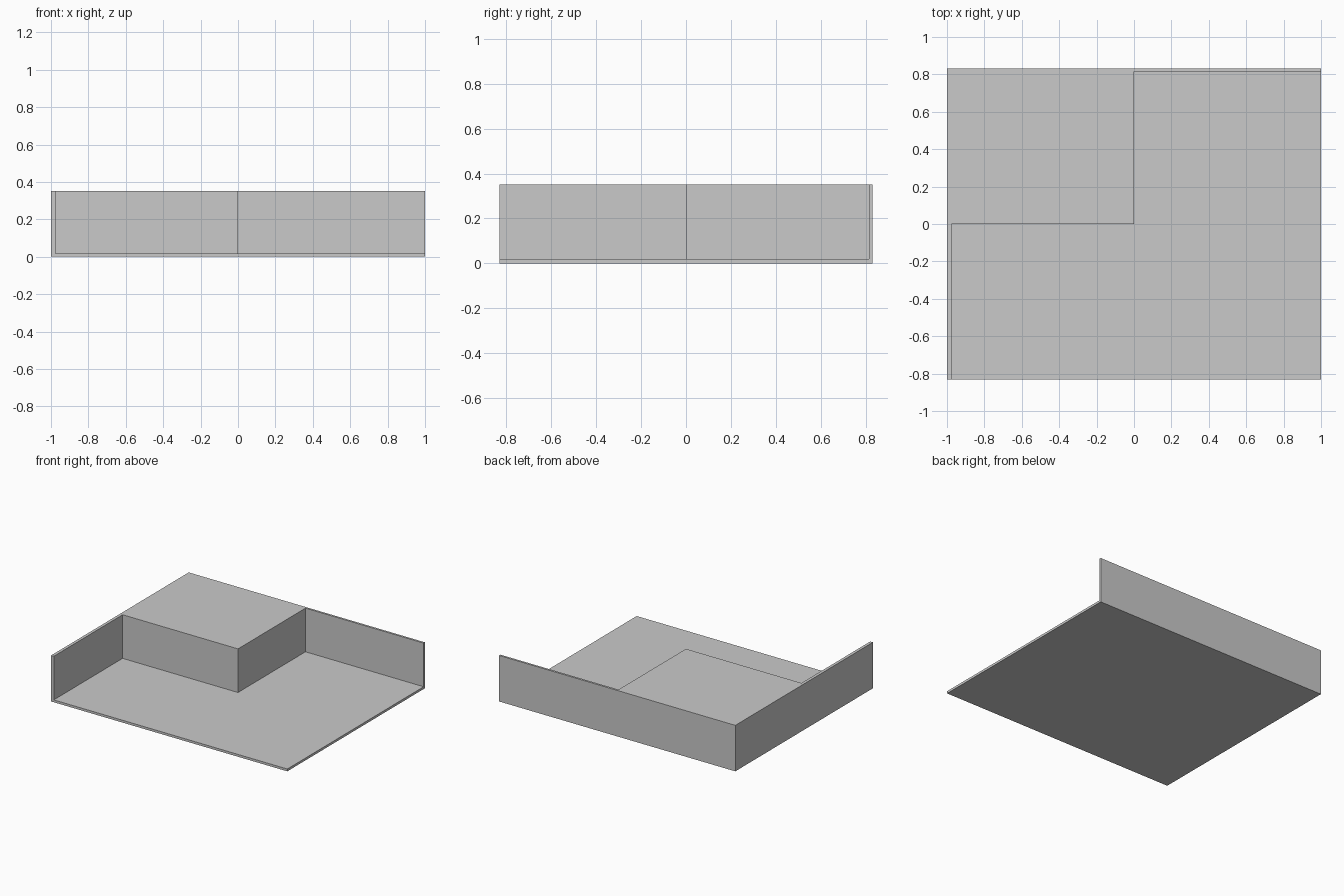
import bpy
import bmesh

cube = bpy.data.objects.get("Cube")
if cube:
    bpy.data.objects.remove(cube, do_unlink=True)

# Overall size and wall thicknesses
HALF_X, HALF_Y, HEIGHT = 1.0, 0.832, 0.352
FLOOR, SIDE_WALL, BACK_WALL = 0.018, 0.023, 0.016
OVER = 0.2  # how far the cutter reaches past the open sides

grey = bpy.data.materials.new("light grey")
grey.use_nodes = True
colour = (0.59, 0.59, 0.59, 1.0)
grey.diffuse_color = colour
grey.node_tree.nodes["Principled BSDF"].inputs["Base Color"].default_value = colour


def prism(name, outline, bottom, top):
    """Extrude a flat outline from bottom to top."""
    bm = bmesh.new()
    base = bm.faces.new([bm.verts.new((x, y, bottom)) for x, y in outline])
    result = bmesh.ops.extrude_face_region(bm, geom=[base], use_keep_orig=True)
    moved = [v for v in result["geom"] if isinstance(v, bmesh.types.BMVert)]
    bmesh.ops.translate(bm, vec=(0, 0, top - bottom), verts=moved)
    bmesh.ops.recalc_face_normals(bm, faces=bm.faces)
    mesh = bpy.data.meshes.new(name)
    bm.to_mesh(mesh)
    bm.free()
    mesh.materials.append(grey)
    obj = bpy.data.objects.new(name, mesh)
    bpy.context.collection.objects.link(obj)
    return obj


# Solid body: floor, two walls and corner block in one piece
body = prism("stepped_tray",
             [(-HALF_X, -HALF_Y), (HALF_X, -HALF_Y),
              (HALF_X, HALF_Y), (-HALF_X, HALF_Y)], 0, HEIGHT)

# L-shaped space above the floor, open to the front and the left
left, back = -HALF_X + SIDE_WALL, HALF_Y - BACK_WALL
far_x, far_y = HALF_X + OVER, -HALF_Y - OVER
cutter = prism("open_space_cutter",
               [(left, far_y), (far_x, far_y), (far_x, back),
                (0, back), (0, 0), (left, 0)], FLOOR, HEIGHT + OVER)
cutter.hide_render = True

cut = body.modifiers.new("open_space", "BOOLEAN")
cut.operation = "DIFFERENCE"
cut.solver = "EXACT"
cut.object = cutter

# Apply the cut and discard the cutter
bpy.context.view_layer.objects.active = body
body.select_set(True)
bpy.ops.object.modifier_apply(modifier=cut.name)
bpy.data.objects.remove(cutter, do_unlink=True)
